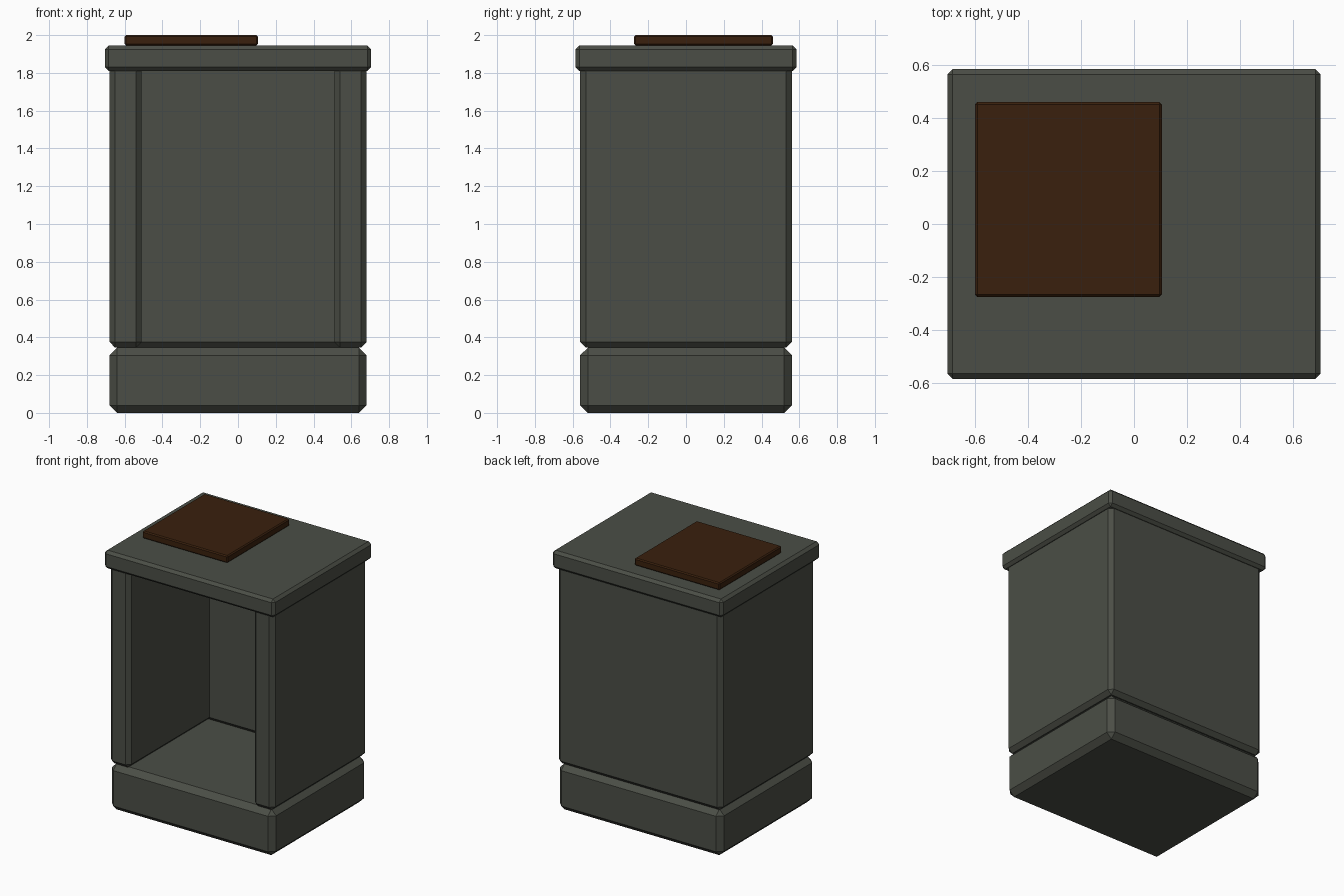
import bpy
import bmesh

cube = bpy.data.objects.get("Cube")
if cube:
    bpy.data.objects.remove(cube, do_unlink=True)


def make_material(name, color):
    mat = bpy.data.materials.new(name)
    mat.use_nodes = True
    mat.diffuse_color = (*color, 1)
    mat.node_tree.nodes["Principled BSDF"].inputs["Base Color"].default_value = (*color, 1)
    return mat


def prism(name, outline, bottom, top, chamfer, mat):
    """Extrude a plan outline upward and chamfer its outward edges."""
    bm = bmesh.new()
    face = bm.faces.new([bm.verts.new((x, y, bottom)) for x, y in outline])
    grown = bmesh.ops.extrude_face_region(bm, geom=[face])["geom"]
    raised = [v for v in grown if isinstance(v, bmesh.types.BMVert)]
    bmesh.ops.translate(bm, verts=raised, vec=(0, 0, top - bottom))
    bmesh.ops.recalc_face_normals(bm, faces=bm.faces)
    edges = [e for e in bm.edges if e.is_convex]
    bmesh.ops.bevel(bm, geom=edges, offset=chamfer, segments=1, affect='EDGES')
    mesh = bpy.data.meshes.new(name)
    bm.to_mesh(mesh)
    bm.free()
    mesh.materials.append(mat)
    obj = bpy.data.objects.new(name, mesh)
    bpy.context.collection.objects.link(obj)
    return obj


def rectangle(x0, x1, y0, y1):
    return [(x0, y0), (x1, y0), (x1, y1), (x0, y1)]


stone = make_material("grey green stone", (0.07, 0.076, 0.061))
wood = make_material("dark brown wood", (0.042, 0.0144, 0.004))

W, D, WALL = 0.68, 0.56, 0.17

# Plinth, also the floor of the open compartment
prism("base", rectangle(-W, W, -D, D), 0, 0.345, 0.04, stone)

# Two sides and back as one U-shaped shell, open at the front
inner, back = W - WALL, D - WALL
shell = [(-W, -D), (-inner, -D), (-inner, back), (inner, back),
         (inner, -D), (W, -D), (W, D), (-W, D)]
prism("cabinet_shell", shell, 0.345, 1.85, 0.03, stone)

# Overhanging top slab
prism("top_slab", rectangle(-0.705, 0.705, -0.585, 0.585), 1.81, 1.945, 0.02, stone)

# Thin board lying on the slab
prism("board", rectangle(-0.6, 0.105, -0.275, 0.46), 1.945, 2.0, 0.008, wood)
